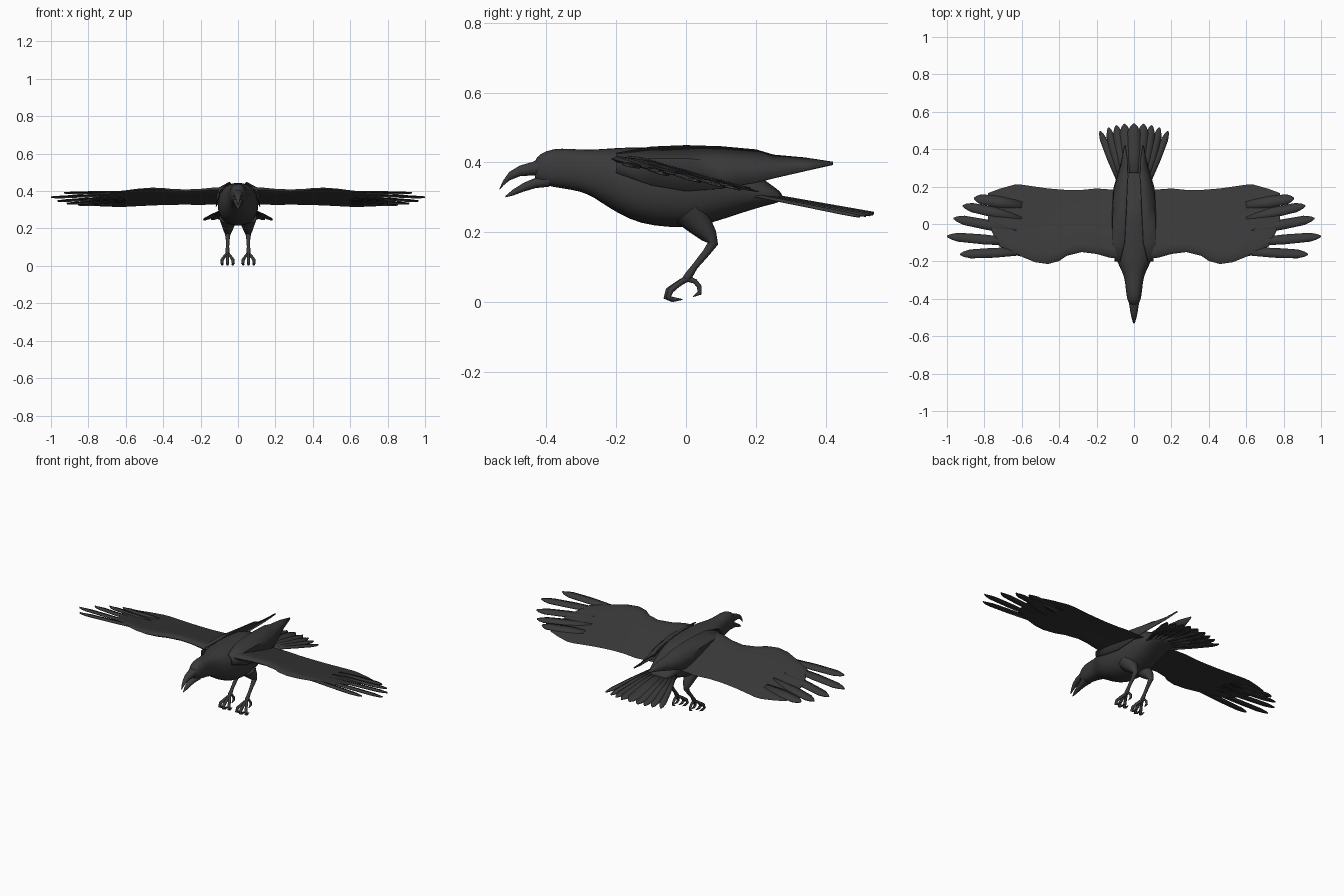
import bpy, bmesh, math
from mathutils import Vector

mat = bpy.data.materials.new("charcoal black")
mat.diffuse_color = (0.042, 0.042, 0.042, 1)


def finish(name, bm, mirror=False, subdiv=0, solid=0, angle=50):
    bmesh.ops.recalc_face_normals(bm, faces=bm.faces)
    me = bpy.data.meshes.new(name)
    bm.to_mesh(me)
    bm.free()
    ob = bpy.data.objects.new(name, me)
    bpy.context.collection.objects.link(ob)
    me.materials.append(mat)
    if solid:
        m = ob.modifiers.new("thickness", 'SOLIDIFY')
        m.thickness, m.offset = solid, 0
    if subdiv:
        m = ob.modifiers.new("smooth", 'SUBSURF')
        m.levels = m.render_levels = subdiv
    if mirror:
        m = ob.modifiers.new("mirror", 'MIRROR')
        m.use_mirror_merge = False
    bpy.ops.object.select_all(action='DESELECT')
    ob.select_set(True)
    bpy.context.view_layer.objects.active = ob
    bpy.ops.object.shade_smooth_by_angle(angle=math.radians(angle))
    return ob


def loft(bm, rings, closed=True):
    """Skin a list of equal-length point rings; closed rings get end caps."""
    vs = [[bm.verts.new(p) for p in r] for r in rings]
    n = len(vs[0])
    for a, b in zip(vs, vs[1:]):
        for i in range(n if closed else n - 1):
            j = (i + 1) % n
            bm.faces.new((a[i], a[j], b[j], b[i]))
    if closed:
        bm.faces.new(vs[0])
        bm.faces.new(vs[-1])


def ovals(stations, n=16, p=0.85):
    """Rounded rings along y from (y, z top, z bottom, half width)."""
    out = []
    for y, zt, zb, w in stations:
        ring = []
        for i in range(n):
            a = 2 * math.pi * i / n
            c, s = math.cos(a), math.sin(a)
            ring.append((w * math.copysign(abs(c) ** p, c), y,
                         (zt + zb) / 2 + (zt - zb) / 2 * math.copysign(abs(s) ** p, s)))
        out.append(ring)
    return out


def tube(bm, path, n=8):
    """Round limb through (x, y, z, radius) points."""
    pts = [Vector(q[:3]) for q in path]
    rings = []
    for i, q in enumerate(path):
        d = (pts[min(i + 1, len(pts) - 1)] - pts[max(i - 1, 0)]).normalized()
        u = d.cross(Vector((1, 0, 0)))
        if u.length < 0.1:
            u = d.cross(Vector((0, 1, 0)))
        u.normalize()
        v = d.cross(u)
        rings.append([pts[i] + (u * math.cos(2 * math.pi * k / n) + v * math.sin(2 * math.pi * k / n)) * q[3]
                      for k in range(n)])
    loft(bm, rings)


# Body, neck and head
bm = bmesh.new()
loft(bm, ovals([
    (-0.435, 0.405, 0.352, 0.018), (-0.42, 0.425, 0.34, 0.032), (-0.38, 0.442, 0.328, 0.042),
    (-0.33, 0.44, 0.322, 0.046), (-0.28, 0.437, 0.31, 0.054), (-0.24, 0.44, 0.282, 0.072),
    (-0.19, 0.444, 0.25, 0.098), (-0.13, 0.446, 0.222, 0.11), (-0.05, 0.446, 0.212, 0.112),
    (0.03, 0.444, 0.212, 0.108), (0.1, 0.432, 0.234, 0.1), (0.17, 0.395, 0.258, 0.09),
    (0.23, 0.345, 0.277, 0.078), (0.28, 0.312, 0.288, 0.06)]))
finish("body", bm, subdiv=1)

# Open hooked beak
bm = bmesh.new()
loft(bm, ovals([(-0.40, 0.42, 0.362, 0.032), (-0.44, 0.402, 0.362, 0.024), (-0.475, 0.392, 0.36, 0.019),
                (-0.505, 0.374, 0.348, 0.012), (-0.522, 0.35, 0.334, 0.007), (-0.533, 0.327, 0.322, 0.002)], 10))
finish("upper_beak", bm)
bm = bmesh.new()
loft(bm, ovals([(-0.39, 0.372, 0.33, 0.031), (-0.43, 0.357, 0.326, 0.022), (-0.465, 0.342, 0.316, 0.015),
                (-0.495, 0.323, 0.305, 0.009), (-0.517, 0.304, 0.3, 0.002)], 10))
finish("lower_beak", bm)


# Wings: a thin tilted aerofoil lofted along the span
def wing_z(x, y):
    return 0.367 - 0.22 * y - 0.016 * x * x


bm = bmesh.new()
rings = []
for x, lead, trail, th in [
        (0.05, -0.19, 0.18, 0.022), (0.13, -0.18, 0.185, 0.02), (0.2, -0.16, 0.19, 0.017),
        (0.28, -0.15, 0.182, 0.016), (0.36, -0.17, 0.182, 0.016), (0.4, -0.198, 0.185, 0.015),
        (0.46, -0.214, 0.19, 0.014), (0.53, -0.204, 0.2, 0.012), (0.6, -0.175, 0.21, 0.01),
        (0.64, -0.165, 0.21, 0.008), (0.72, -0.12, 0.188, 0.006), (0.78, 0.0, 0.165, 0.004)]:
    chord = [(0, 0), (0.04, 0.8), (0.14, 1), (0.35, 0.75), (0.65, 0.4), (1, 0.1),
             (0.65, -0.1), (0.35, -0.25), (0.14, -0.5), (0.04, -0.5)]
    ring = []
    for t, h in chord:
        y = lead + t * (trail - lead)
        ring.append((x, y, wing_z(x, y) + h * th))
    rings.append(ring)
loft(bm, rings)
finish("wing", bm, mirror=True)


def feather(bm, root, tip, width, zfun, lift=0.004):
    """Pointed blade with a raised central shaft."""
    r, t = Vector(root), Vector(tip)
    d = t - r
    side = Vector((-d.y, d.x)).normalized() * width
    rows = []
    for f, w in [(0, 0.7), (0.5, 1), (0.85, 0.9), (0.95, 0.5), (1, 0.08)]:
        c = r + d * f
        rows.append([(q.x, q.y, zfun(q.x, q.y) + h)
                     for q, h in ((c - side * w, 0), (c, lift), (c + side * w, 0))])
    loft(bm, rows, closed=False)


# Spread flight feathers at the wing tips
bm = bmesh.new()
for root, tip, w in [((0.56, -0.145), (0.93, -0.163), 0.026), ((0.6, -0.1), (1.0, -0.066), 0.026),
                     ((0.6, -0.04), (0.965, 0.03), 0.027), ((0.6, 0.03), (0.915, 0.098), 0.027),
                     ((0.6, 0.1), (0.855, 0.137), 0.03)]:
    feather(bm, root, tip, w, wing_z)
finish("wing_feathers", bm, mirror=True, solid=0.005)


# Tail fan, drooping to the rear and at its sides
def tail_z(x, y):
    return 0.308 - 0.175 * (y - 0.22) - 0.25 * x * x


bm = bmesh.new()
for root, tip, w in [((0.0, 0.2), (0.0, 0.537), 0.04), ((0.02, 0.2), (0.052, 0.535), 0.034),
                     ((0.04, 0.2), (0.095, 0.527), 0.028), ((0.055, 0.2), (0.137, 0.515), 0.024),
                     ((0.065, 0.2), (0.182, 0.497), 0.02)]:
    for s in ((1, -1) if tip[0] else (1,)):
        feather(bm, (s * root[0], root[1]), (s * tip[0], tip[1]), w,
                lambda x, y, k=tip[0]: tail_z(x, y) - 0.04 * k)
finish("tail_feathers", bm, solid=0.005)

# Back coverts: roof-like sheets over the sides, ending in free points
bm = bmesh.new()
loft(bm, [[(a, y, b), (c, y, d), (e, y, f)] for y, a, b, c, d, e, f in [
    (-0.2, 0.075, 0.425, 0.1, 0.4, 0.1, 0.37), (-0.1, 0.05, 0.443, 0.112, 0.41, 0.115, 0.335),
    (0.0, 0.045, 0.447, 0.113, 0.41, 0.116, 0.318), (0.1, 0.04, 0.444, 0.108, 0.4, 0.115, 0.325),
    (0.2, 0.036, 0.435, 0.09, 0.395, 0.105, 0.342), (0.25, 0.032, 0.42, 0.075, 0.395, 0.09, 0.355),
    (0.34, 0.035, 0.412, 0.055, 0.395, 0.065, 0.376), (0.42, 0.046, 0.4, 0.048, 0.397, 0.05, 0.394)]],
    closed=False)
finish("back_coverts", bm, mirror=True, solid=0.006)

# Legs
bm = bmesh.new()
tube(bm, [(0.052, 0.01, 0.26, 0.05), (0.053, 0.04, 0.222, 0.036), (0.054, 0.066, 0.19, 0.024),
          (0.055, 0.077, 0.168, 0.015), (0.055, 0.058, 0.142, 0.011), (0.056, 0.025, 0.102, 0.009),
          (0.056, 0.006, 0.074, 0.012), (0.056, -0.004, 0.062, 0.009)], 10)
finish("leg", bm, mirror=True)

# Curled toes with claws: three forward, one back
bm = bmesh.new()
for sx in (-0.028, 0.0, 0.028):
    k = 1 if sx == 0 else 0.88
    tube(bm, [(0.056, 0.002, 0.068, 0.009), (0.056 + sx * 0.6, -0.028 * k, 0.05, 0.008),
              (0.056 + sx, -0.05 * k, 0.034, 0.009), (0.056 + sx * 1.1, -0.057 * k, 0.014, 0.008),
              (0.056 + sx, -0.04 * k, 0.008, 0.007), (0.056 + sx * 0.9, -0.01, 0.008, 0.001)])
tube(bm, [(0.056, 0.002, 0.068, 0.009), (0.056, 0.026, 0.06, 0.007), (0.056, 0.038, 0.045, 0.007),
          (0.056, 0.039, 0.026, 0.007), (0.056, 0.02, 0.016, 0.001)])
finish("toes", bm, mirror=True)
